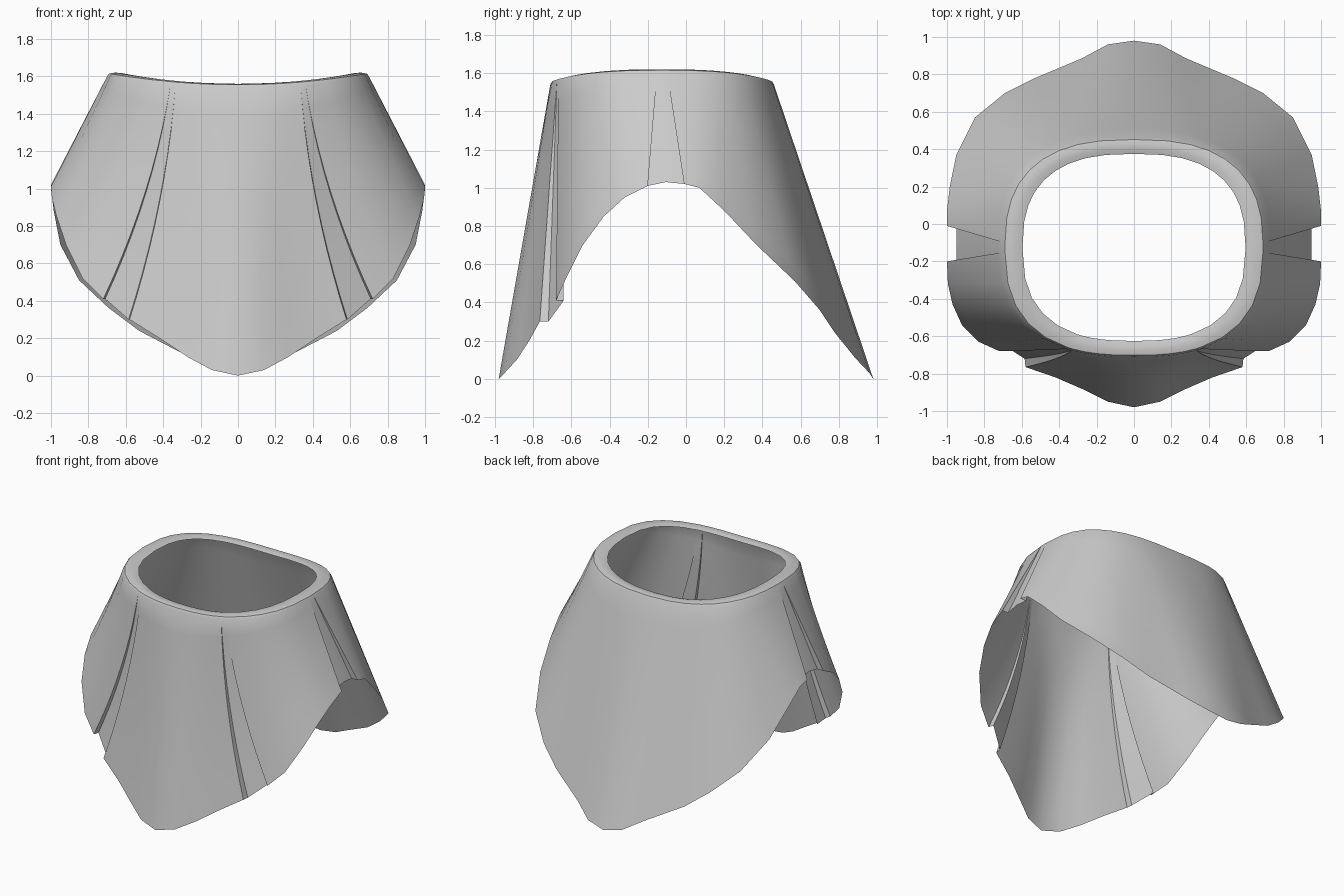
import bpy, bmesh
from math import sin, cos, radians
from mathutils import Vector

cube = bpy.data.objects.get("Cube")
if cube:
    bpy.data.objects.remove(cube, do_unlink=True)

ROWS = 10


def make_material(name, color):
    mat = bpy.data.materials.new(name)
    mat.use_nodes = True
    mat.diffuse_color = color
    mat.node_tree.nodes["Principled BSDF"].inputs["Base Color"].default_value = color
    return mat


def ring_point(angle, inset, drop):
    """Point on the rounded-square neck ring; inset 0 is outer, 1 is inner."""
    c, s = cos(radians(angle)), sin(radians(angle))
    c = 0.0 if abs(c) < 1e-6 else c
    half_x, half_y = 0.7 - 0.105 * inset, 0.585 - 0.085 * inset
    x = half_x * abs(c) ** 0.77
    y = -0.125 + half_y * abs(s) ** 0.77 * (1 if s > 0 else -1)
    return Vector((x, y, 1.56 + 0.06 * abs(c) ** 1.54 + drop))


def column(angle, hem, sag):
    """One strip of points: inner lip, over the rim, down to the hem."""
    lip = [(1, -0.01), (0.7, -0.002), (0.4, 0), (0.1, -0.005)]
    points = [ring_point(angle, inset, drop) for inset, drop in lip]
    rim, hem = ring_point(angle, 0, -0.02), Vector(hem)
    for j in range(ROWS + 1):
        t = j / ROWS
        p = rim.lerp(hem, t)
        p.x -= sag * t * (1 - t)
        points.append(p)
    return points


def panel(start, end, hems, sag_start=0, sag_end=0):
    """Columns spread evenly over an arc of the neck, one for each hem point."""
    cols = []
    for i, hem in enumerate(hems):
        f = i / (len(hems) - 1)
        sag = sag_start + (sag_end - sag_start) * f ** 1.5
        cols.append(column(start + (end - start) * f, hem, sag))
    return cols


# Hem outlines of the half shell, from the back point round to the front point
back_hem = [(0, .98, 0), (.14, .96, .03), (.28, .885, .11), (.53, .78, .24),
            (.69, .7, .36), (.85, .57, .51), (.95, .37, .7), (.985, .2, .88),
            (1, .07, 1), (1, -.01, 1.02)]
side_gusset_hem = [(.95, -.01, 1.02), (.95, -.105, 1.03), (.95, -.2, 1.01)]
side_hem = [(1, -.2, 1.01), (.995, -.32, .95), (.97, -.43, .85),
            (.92, -.54, .7), (.83, -.63, .52), (.72, -.68, .41)]
front_gusset_hem = [(.71, -.64, .41), (.585, -.72, .3)]
front_hem = [(.58, -.765, .3), (.42, -.82, .2), (.27, -.885, .1),
             (.14, -.95, .03), (0, -.98, 0)]

columns = (panel(90, 1, back_hem)
           + panel(1, -1, side_gusset_hem)
           + panel(-1, -65, side_hem, 0, 0.18)
           + panel(-65, -67.5, front_gusset_hem, 0.18, 0.15)
           + panel(-67.5, -90, front_hem, 0.15, 0))

# Skin the columns; the recessed gussets merge with the panels at the neck
bm = bmesh.new()
grid = [[bm.verts.new(p) for p in col] for col in columns]
for a, b in zip(grid, grid[1:]):
    for j in range(len(a) - 1):
        bm.faces.new((a[j], b[j], b[j + 1], a[j + 1]))
bmesh.ops.remove_doubles(bm, verts=bm.verts, dist=0.0005)
mesh = bpy.data.meshes.new("flared_shell")
bm.to_mesh(mesh)
bm.free()

shell = bpy.data.objects.new("flared_shell", mesh)
bpy.context.collection.objects.link(shell)
mesh.materials.append(make_material("light_grey", (0.6, 0.6, 0.6, 1)))

# Mirror to the other half and smooth, keeping the dart edges crisp
mirror = shell.modifiers.new("Mirror", 'MIRROR')
mirror.use_clip = True
mirror.merge_threshold = 0.0005
bpy.ops.object.select_all(action='DESELECT')
shell.select_set(True)
bpy.context.view_layer.objects.active = shell
bpy.ops.object.shade_smooth_by_angle(angle=radians(42))
